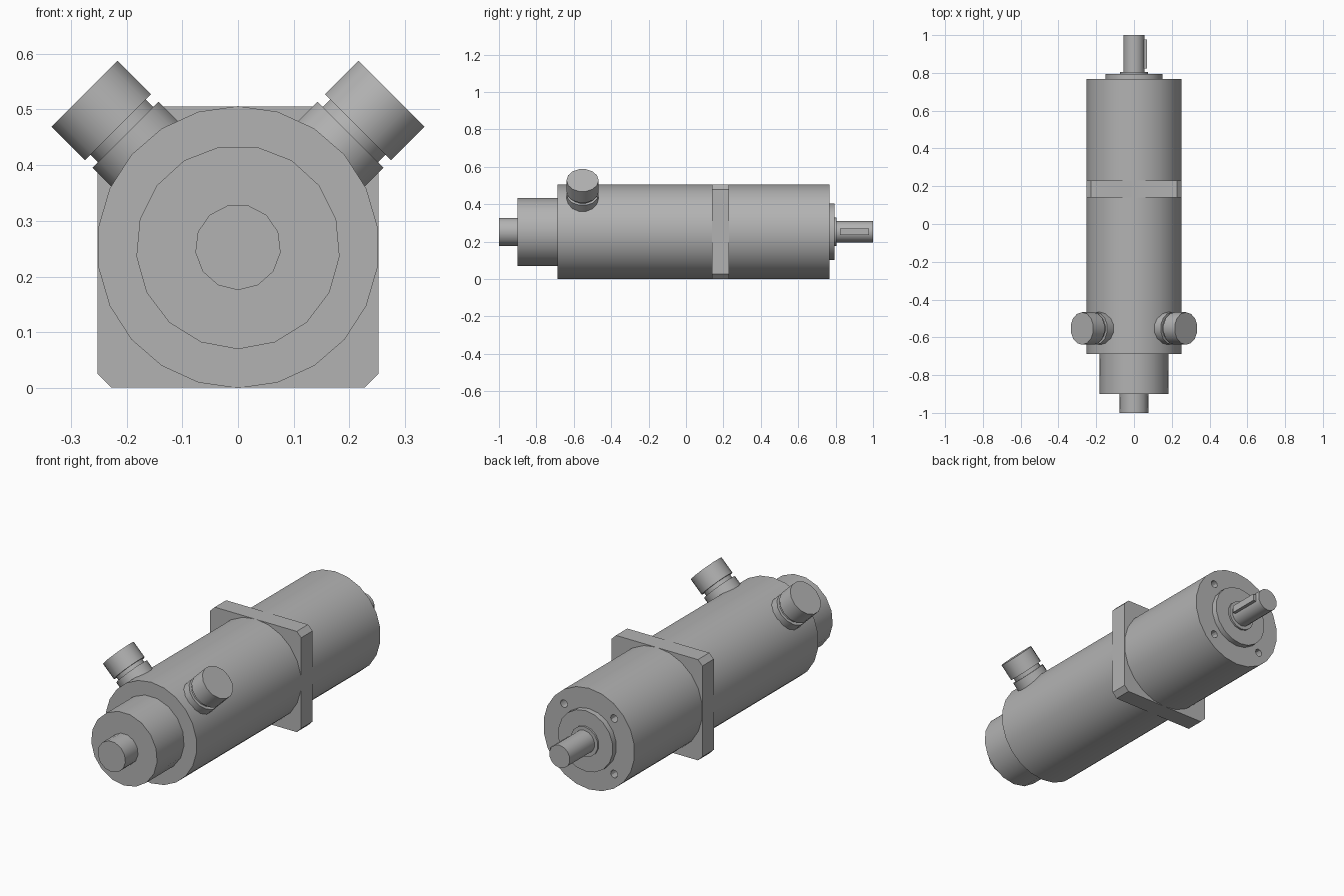
import bpy, bmesh
from math import sin, cos, pi, radians
from mathutils import Matrix

cube = bpy.data.objects.get("Cube")
if cube:
    bpy.data.objects.remove(cube, do_unlink=True)

AXIS_Z = 0.253
BODY_R = 0.253

steel = bpy.data.materials.new("grey_metal")
steel.use_nodes = True
GREY = (0.45, 0.45, 0.45, 1)
steel.diffuse_color = GREY
steel.node_tree.nodes["Principled BSDF"].inputs["Base Color"].default_value = GREY


def finish(name, bm, matrix=None):
    bmesh.ops.recalc_face_normals(bm, faces=bm.faces)
    if matrix:
        bm.transform(matrix)
    mesh = bpy.data.meshes.new(name)
    bm.to_mesh(mesh)
    bm.free()
    mesh.materials.append(steel)
    ob = bpy.data.objects.new(name, mesh)
    bpy.context.collection.objects.link(ob)
    return ob


def smooth(ob):
    bpy.ops.object.select_all(action='DESELECT')
    ob.select_set(True)
    bpy.context.view_layer.objects.active = ob
    bpy.ops.object.shade_smooth_by_angle(angle=radians(32))


def turned(name, profile, sides, matrix):
    """Capped solid turned around local z from (height, radius) pairs."""
    bm = bmesh.new()
    rings = []
    for h, r in profile:
        rings.append([bm.verts.new((r * sin(2 * pi * i / sides), r * cos(2 * pi * i / sides), h))
                      for i in range(sides)])
    for a, b in zip(rings, rings[1:]):
        for i in range(sides):
            j = (i + 1) % sides
            bm.faces.new((a[i], a[j], b[j], b[i]))
    bm.faces.new(rings[0])
    bm.faces.new(rings[-1])
    return finish(name, bm, matrix)


def box(name, center, size):
    bm = bmesh.new()
    bmesh.ops.create_cube(bm, size=1)
    return finish(name, bm, Matrix.Translation(center) @ Matrix.Diagonal((*size, 1)))


# Everything on the main axis is turned around y
along_y = Matrix.Translation((0, 0, AXIS_Z)) @ Matrix.Rotation(-pi / 2, 4, 'X')


def axial(name, y0, y1, r, sides):
    ob = turned(name, [(y0, r), (y1, r)], sides, along_y)
    smooth(ob)
    return ob


body = axial("motor_body", -0.687, 0.767, BODY_R, 22)
axial("encoder_housing", -0.90, -0.68, 0.183, 17)
axial("encoder_end_cap", -1.0, -0.89, 0.077, 13)
axial("pilot_ring", 0.76, 0.795, 0.152, 18)
axial("shaft_collar", 0.79, 0.804, 0.075, 14)
axial("output_shaft", 0.78, 1.0, 0.057, 14)
box("shaft_key", (0.045, 0.90, AXIS_Z), (0.05, 0.155, 0.036))

# Mounting holes in the drive end
bm = bmesh.new()
for sx in (-1, 1):
    for sz in (-1, 1):
        place = Matrix.Translation((sx * 0.139, 0.767, AXIS_Z + sz * 0.139))
        bmesh.ops.create_cone(bm, cap_ends=True, segments=12, radius1=0.019, radius2=0.019,
                              depth=0.1, matrix=place @ Matrix.Rotation(pi / 2, 4, 'X'))
cutter = finish("hole_cutter", bm)
cutter.hide_render = True
cutter.hide_viewport = True
holes = body.modifiers.new("mounting_holes", 'BOOLEAN')
holes.object = cutter
holes.operation = 'DIFFERENCE'
holes.solver = 'EXACT'
bpy.context.view_layer.objects.active = body
bpy.ops.object.modifier_apply(modifier=holes.name)
bpy.data.objects.remove(cutter, do_unlink=True)
smooth(body)

# Square flange with clipped corners
half, clip = 0.252, 0.025
bm = bmesh.new()
bmesh.ops.create_cube(bm, size=1)
bm.transform(Matrix.Diagonal((2 * half, 0.09, 2 * half, 1)))
corners = [e for e in bm.edges if abs(e.verts[0].co.y - e.verts[1].co.y) > 0.05]
bmesh.ops.bevel(bm, geom=corners, offset=clip, segments=1, affect='EDGES')
finish("mounting_flange", bm, Matrix.Translation((0, 0.185, AXIS_Z)))

# Pair of angled cable connectors
connector = [(0.19, 0.086), (0.285, 0.086), (0.285, 0.072), (0.304, 0.072),
             (0.304, 0.086), (0.389, 0.086)]
for side, name in ((1, "left_connector"), (-1, "right_connector")):
    tilt = Matrix.Translation((0, -0.553, AXIS_Z)) @ Matrix.Rotation(side * pi / 4, 4, 'Y')
    smooth(turned(name, connector, 14, tilt))
